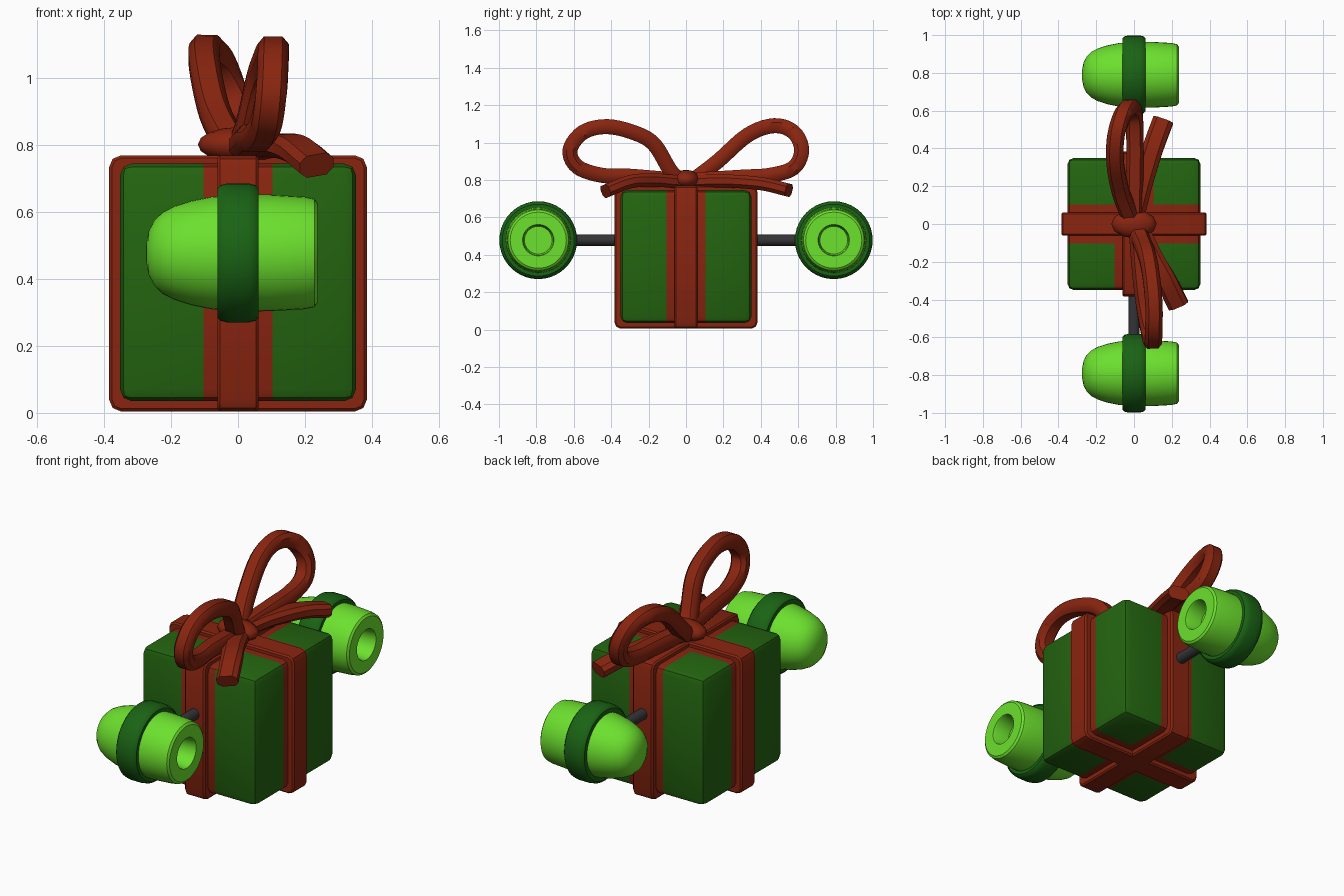
import bpy, bmesh, math
from mathutils import Vector

if "Cube" in bpy.data.objects:
    bpy.data.objects.remove(bpy.data.objects["Cube"])


def mat(name, rgb):
    m = bpy.data.materials.new(name)
    m.diffuse_color = (*rgb, 1)
    m.use_nodes = True
    m.node_tree.nodes["Principled BSDF"].inputs["Base Color"].default_value = m.diffuse_color
    return m


RED = mat("ribbon red", (0.25, 0.018, 0.005))
GREEN = mat("wrapping green", (0.017, 0.128, 0.005))
RING = mat("ring green", (0.01, 0.125, 0.007))
LIME = mat("lime", (0.15, 0.75, 0.027))
GREY = mat("dark grey", (0.035, 0.035, 0.038))


def finish(bm, name, mats, angle=35):
    bmesh.ops.recalc_face_normals(bm, faces=bm.faces)
    me = bpy.data.meshes.new(name)
    bm.to_mesh(me)
    bm.free()
    for m in mats:
        me.materials.append(m)
    me.shade_smooth()
    me.set_sharp_from_angle(angle=math.radians(angle))
    ob = bpy.data.objects.new(name, me)
    bpy.context.collection.objects.link(ob)
    return ob


def box(size, centre):
    bm = bmesh.new()
    bmesh.ops.create_cube(bm, size=1)
    for v in bm.verts:
        v.co = Vector(a * b for a, b in zip(v.co, size)) + Vector(centre)
    return bm


def lathe_x(name, profile, centre, material, n=40):
    """Revolve (x, radius) points about the x axis."""
    bm = bmesh.new()
    vs = [bm.verts.new((x, 0, r)) for x, r in profile]
    es = [bm.edges.new(p) for p in zip(vs, vs[1:])]
    bmesh.ops.spin(bm, geom=vs + es, cent=(0, 0, 0), axis=(1, 0, 0),
                   angle=math.tau, steps=n, use_duplicate=False)
    bmesh.ops.remove_doubles(bm, verts=bm.verts, dist=1e-4)
    bmesh.ops.translate(bm, verts=bm.verts, vec=centre)
    return finish(bm, name, [material])


def sweep(name, pts, half_w, half_t, steps=5):
    """Sweep a rounded strip along a smooth path, wide side roughly along x."""
    p = [Vector(q) for q in pts]
    p = [2 * p[0] - p[1]] + p + [2 * p[-1] - p[-2]]
    path = []
    for i in range(1, len(p) - 2):
        a, b, c, d = p[i - 1:i + 3]
        for k in range(steps):
            t = k / steps
            path.append(0.5 * (2 * b + (c - a) * t + (2 * a - 5 * b + 4 * c - d) * t * t
                               + (3 * b - a - 3 * c + d) * t ** 3))
    path.append(p[-2])
    section = [(1, .45), (.6, 1), (-.6, 1), (-1, .45), (-1, -.45), (-.6, -1), (.6, -1), (1, -.45)]
    bm = bmesh.new()
    rings = []
    for i, q in enumerate(path):
        t = (path[min(i + 1, len(path) - 1)] - path[max(i - 1, 0)]).normalized()
        side = Vector((1, 0, 0))
        side = (side - t * side.dot(t)).normalized()
        up = t.cross(side)
        rings.append([bm.verts.new(q + side * (u * half_w) + up * (v * half_t)) for u, v in section])
    for r, s in zip(rings, rings[1:]):
        for j in range(8):
            bm.faces.new((r[j], r[j - 1], s[j - 1], s[j]))
    bm.faces.new(rings[0])
    bm.faces.new(rings[-1])
    return finish(bm, name, [RED], 40)


# Gift box with flat ribbon stripes cut into its faces
bm = box((0.705, 0.7, 0.71), (0, 0, 0.39))
bmesh.ops.bevel(bm, geom=bm.edges[:], offset=0.035, segments=2, profile=0.5, affect='EDGES')
for axis in (0, 1):
    for s in (-0.103, 0.103):
        no = Vector((1, 0, 0)) if axis == 0 else Vector((0, 1, 0))
        bmesh.ops.bisect_plane(bm, geom=bm.verts[:] + bm.edges[:] + bm.faces[:],
                               plane_co=no * s, plane_no=no)
for f in bm.faces:
    c = f.calc_center_median()
    f.material_index = int(abs(c.x) < 0.1 or abs(c.y) < 0.1)
finish(bm, "gift_box", [GREEN, RED])

# Raised ribbon bands with chamfered corners
for name, axis, size in (("band_across", 1, (0.77, 0.124, 0.765)),
                         ("band_front_back", 0, (0.124, 0.766, 0.765))):
    bm = box(size, (0, 0, 0.387))
    corner = [e for e in bm.edges
              if abs((e.verts[0].co - e.verts[1].co).normalized()[axis]) > 0.9]
    bmesh.ops.bevel(bm, geom=corner, offset=0.035, segments=2, profile=0.5, affect='EDGES')
    rim = [e for e in bm.edges if len(e.link_faces) == 2 and e.calc_face_angle() > 1.2]
    bmesh.ops.bevel(bm, geom=rim, offset=0.008, segments=1, affect='EDGES')
    finish(bm, name, [RED])

# Bow loops
sweep("bow_loop_front", [(.02, -.04, .80), (.04, -.09, .86), (.07, -.17, .99), (.09, -.27, 1.05),
                         (.105, -.42, 1.085), (.105, -.55, 1.055), (.10, -.62, .96),
                         (.085, -.58, .87), (.06, -.45, .825), (.04, -.3, .82), (.02, -.06, .80)],
      0.046, 0.04)
sweep("bow_loop_back", [(-.02, .04, .80), (-.07, .17, .90), (-.10, .33, 1.04), (-.095, .47, 1.09),
                        (-.06, .575, 1.055), (-.02, .618, .96), (0, .575, .865),
                        (.005, .45, .825), (.005, .3, .815), (0, .06, .80)],
      0.046, 0.04)

# Bow tails
sweep("bow_tail_front", [(.03, -.04, .79), (.10, -.18, .80), (.17, -.30, .79), (.235, -.43, .74)],
      0.055, 0.035)
sweep("bow_tail_back", [(0, .04, .79), (.04, .2, .795), (.10, .4, .78), (.155, .55, .745)],
      0.055, 0.035)

# Bow knot
bm = bmesh.new()
bmesh.ops.create_uvsphere(bm, u_segments=12, v_segments=8, radius=1)
for v in bm.verts:
    v.co = Vector((v.co.x * 0.12, v.co.y * 0.075, v.co.z * 0.052 + 0.802))
finish(bm, "bow_knot", [RED], 50)

# Side engines, each with a domed nose, a ring, a rear opening and a rod
SHELL = [(-.275, 0), (-.274, .03), (-.267, .065), (-.25, .098), (-.225, .122), (-.19, .14),
         (-.14, .156), (-.08, .168), (0, .175), (.1, .174), (.2, .168), (.228, .162), (.237, .15),
         (.237, .084), (.228, .08), (.14, .074), (.14, 0)]
COLLAR = [(-.062, .15), (-.062, .192), (-.052, .203), (-.03, .208), (.03, .208),
          (.052, .203), (.062, .192), (.062, .15)]
for label, s in (("front", -1), ("back", 1)):
    centre = (0, s * 0.79, 0.478)
    lathe_x(label + "_engine", SHELL, centre, LIME)
    lathe_x(label + "_engine_ring", COLLAR, centre, RING)
    bm = bmesh.new()
    bmesh.ops.create_cone(bm, cap_ends=True, segments=16, radius1=0.03, radius2=0.03, depth=0.34)
    for v in bm.verts:
        v.co = Vector((v.co.x, v.co.z + s * 0.48, v.co.y + 0.478))
    finish(bm, label + "_rod", [GREY])
